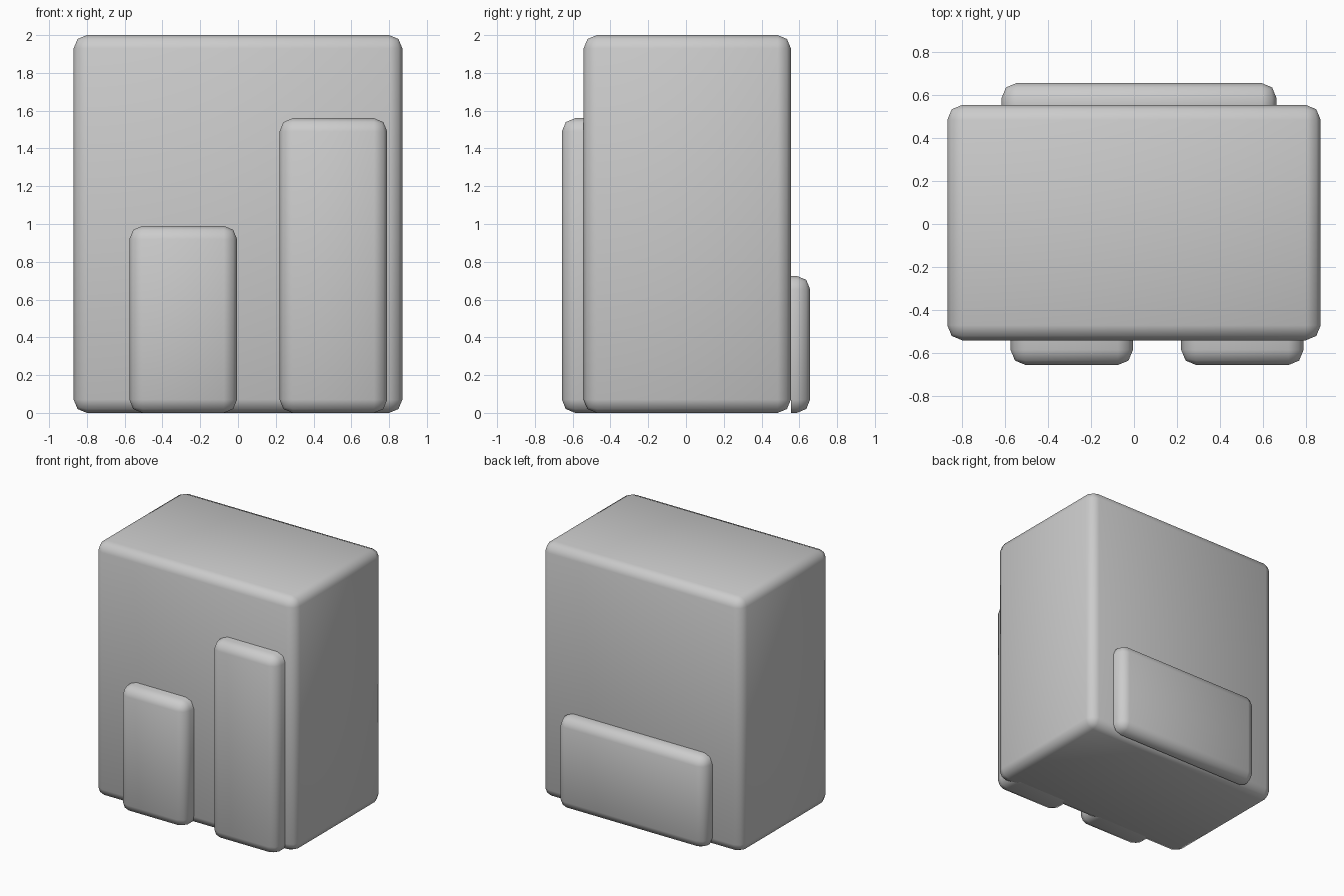
import bpy
import bmesh

if "Cube" in bpy.data.objects:
    bpy.data.objects.remove(bpy.data.objects["Cube"])


def rounded_block(name, x, y, z, flat_y=None, radius=0.07):
    """Box between the given limits with two-step rounded edges.
    Edges lying in the plane y = flat_y stay square (the mounting side)."""
    bm = bmesh.new()
    bmesh.ops.create_cube(bm, size=1)
    for v in bm.verts:
        v.co = [lo if c < 0 else hi for c, (lo, hi) in zip(v.co, (x, y, z))]
    edges = [e for e in bm.edges
             if flat_y is None or any(abs(v.co.y - flat_y) > 1e-4 for v in e.verts)]
    bmesh.ops.bevel(bm, geom=edges, offset=radius, offset_type='OFFSET',
                    segments=2, profile=0.5, affect='EDGES', clamp_overlap=True)
    bmesh.ops.recalc_face_normals(bm, faces=bm.faces)
    mesh = bpy.data.meshes.new(name)
    bm.to_mesh(mesh)
    bm.free()
    obj = bpy.data.objects.new(name, mesh)
    bpy.context.collection.objects.link(obj)
    bpy.ops.object.select_all(action='DESELECT')
    obj.select_set(True)
    bpy.context.view_layer.objects.active = obj
    bpy.ops.object.shade_smooth_by_angle(angle=0.9)
    return obj


# Main body
rounded_block("main_block", (-0.87, 0.87), (-0.542, 0.555), (0, 2))

# Two upright slabs on the front, sunk into the body
for name, x, top in (("front_slab_short", (-0.575, -0.005), 0.99),
                     ("front_slab_tall", (0.22, 0.79), 1.56)):
    rounded_block(name, x, (-0.657, -0.45), (0, top), flat_y=-0.45)

# Low wide slab resting against the back
rounded_block("back_slab", (-0.617, 0.664), (0.555, 0.657), (0, 0.725), flat_y=0.555)
